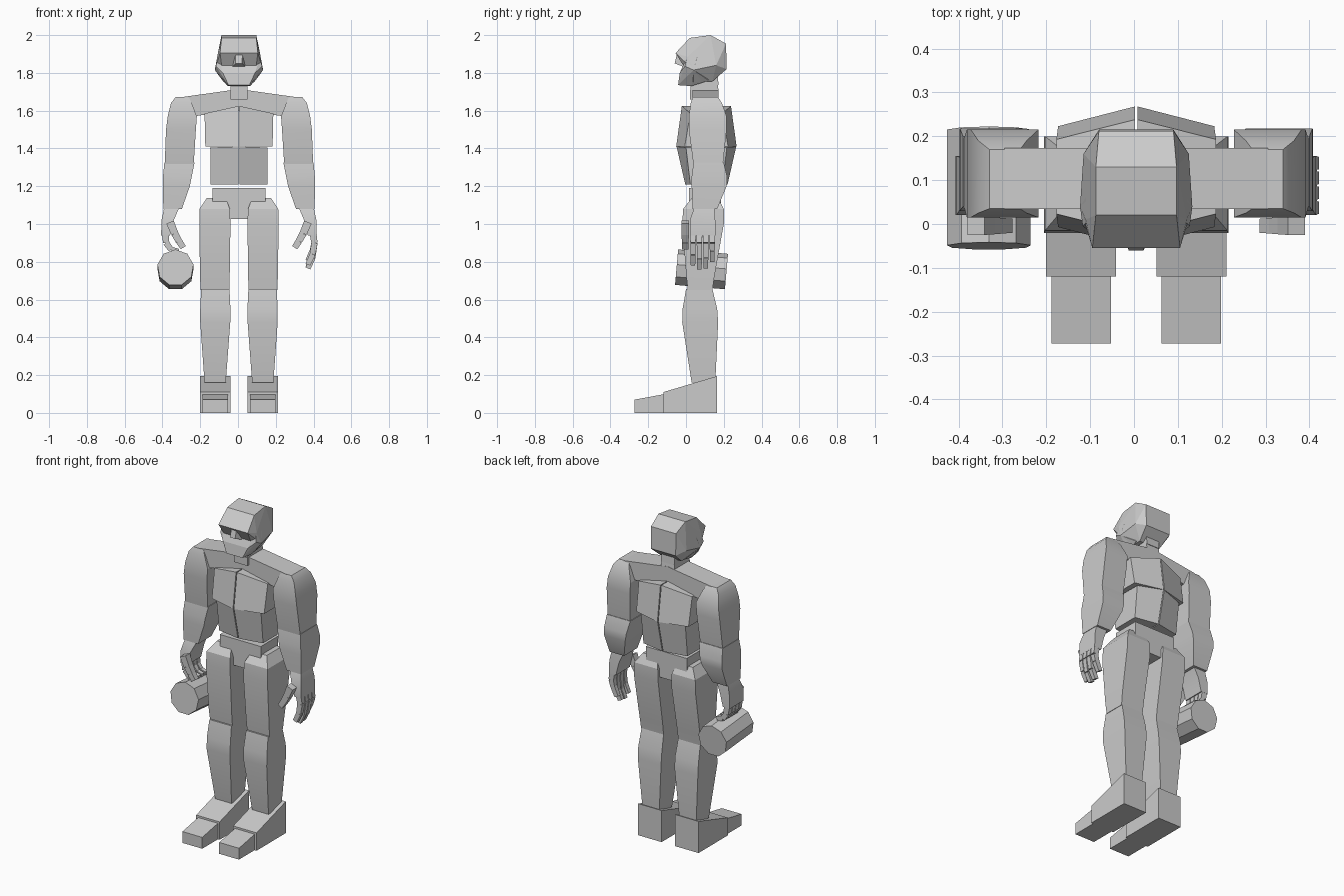
import bpy, bmesh, math
from mathutils import Vector, Matrix

if "Cube" in bpy.data.objects:
    bpy.data.objects.remove(bpy.data.objects["Cube"], do_unlink=True)

grey = bpy.data.materials.new("plain grey")
grey.use_nodes = True
COLOUR = (0.6, 0.6, 0.6, 1)
grey.diffuse_color = COLOUR
grey.node_tree.nodes["Principled BSDF"].inputs["Base Color"].default_value = COLOUR
MID = 0.005  # body mirror plane


def finish(name, bm, smooth=True):
    bmesh.ops.recalc_face_normals(bm, faces=bm.faces)
    mesh = bpy.data.meshes.new(name)
    bm.to_mesh(mesh)
    bm.free()
    ob = bpy.data.objects.new(name, mesh)
    bpy.context.collection.objects.link(ob)
    mesh.materials.append(grey)
    if smooth:
        bpy.ops.object.select_all(action='DESELECT')
        ob.select_set(True)
        bpy.context.view_layer.objects.active = ob
        bpy.ops.object.shade_smooth_by_angle(angle=math.radians(25))
    return ob


def skin(name, loops, smooth=True):
    """Closed surface through a stack of equal-length point loops."""
    bm = bmesh.new()
    rows = [[bm.verts.new(p) for p in loop] for loop in loops]
    n = len(rows[0])
    for a, b in zip(rows, rows[1:]):
        for i in range(n):
            j = (i + 1) % n
            bm.faces.new((a[i], a[j], b[j], b[i]))
    bm.faces.new(rows[0])
    bm.faces.new(rows[-1])
    return finish(name, bm, smooth)


def limb(name, s, rings):
    """Rectangular rings (z, x_in, x_out, y_front, y_back) on side s."""
    return skin(name, [[(MID + s * x, y, z) for x, y in
                        ((a, c), (b, c), (b, d), (a, d))]
                       for z, a, b, c, d in rings])


def hull(name, half):
    """Convex block from points mirrored across the body."""
    bm = bmesh.new()
    for x, y, z in half:
        for s in (-1, 1):
            bm.verts.new((MID + s * x, y, z))
    out = bmesh.ops.convex_hull(bm, input=bm.verts)
    junk = [v for v in out["geom_interior"] if isinstance(v, bmesh.types.BMVert)]
    bmesh.ops.delete(bm, geom=junk, context='VERTS')
    bmesh.ops.dissolve_limit(bm, angle_limit=0.05, verts=bm.verts, edges=bm.edges)
    return finish(name, bm, False)


def digit(name, s, path, y, width, thick):
    """Jointed finger: one tapered block for each step of an (x, z) path."""
    for k, (p, q) in enumerate(zip(path, path[1:])):
        a = Vector((MID + s * p[0], y, p[1]))
        b = Vector((MID + s * q[0], y, q[1]))
        d = (b - a).normalized()
        side = d.cross(Vector((0, 1, 0))) * thick / 2
        wide = Vector((0, width / 2, 0))
        loops = []
        for c, f in ((a, 1 - 0.08 * k), (b, 0.92 - 0.08 * k)):
            loops.append([c + (side * u + wide * v) * f for u, v in
                          ((-1, -1), (1, -1), (1, 1), (-1, 1))])
        skin(f"{name}_{k + 1}", loops, False)


for s, tag in ((1, "left"), (-1, "right")):
    # legs
    limb(tag + "_thigh", s, [
        (0.65, 0.05, 0.203, 0.01, 0.14), (0.72, 0.049, 0.206, 0.002, 0.15),
        (1.0, 0.045, 0.21, -0.02, 0.2), (1.08, 0.048, 0.208, -0.015, 0.2),
        (1.137, 0.07, 0.17, 0.03, 0.17)])
    limb(tag + "_shin", s, [
        (0.16, 0.07, 0.182, 0.03, 0.155), (0.48, 0.046, 0.205, -0.02, 0.17),
        (0.55, 0.045, 0.205, -0.018, 0.165), (0.655, 0.05, 0.2, 0.0, 0.14)])

    # feet, profiles swept across the width
    for part, x0, x1, prof in (
            ("foot", 0.046, 0.206, ((-0.12, 0), (-0.12, 0.11), (0.165, 0.195), (0.165, 0))),
            ("toe", 0.058, 0.193, ((-0.273, 0), (-0.273, 0.07), (-0.11, 0.1), (-0.11, 0)))):
        skin(f"{tag}_{part}", [[(MID + s * x, y, z) for y, z in prof] for x in (x0, x1)], False)

    # torso halves with a ridge along the centre line, front and back
    def half_block(name, rows):
        skin(name, [[(MID + s * 0.003, 0.108 - deep, zc), (MID + s * w, 0.108 - edge, zo),
                     (MID + s * w, 0.108 + edge, zo), (MID + s * 0.003, 0.108 + deep, zc)]
                    for zc, zo, w, deep, edge in rows], False)

    half_block(tag + "_chest", [(1.41, 1.41, 0.178, 0.16, 0.115),
                                (1.625, 1.585, 0.182, 0.13, 0.085)])
    half_block(tag + "_belly", [(1.21, 1.21, 0.15, 0.112, 0.085),
                                (1.41, 1.405, 0.152, 0.158, 0.108)])

    # shoulder bar
    skin(tag + "_shoulder", [
        [(MID + s * x, y, z) for y, z in ((0.034, lo), (0.173, lo), (0.173, hi), (0.034, hi))]
        for x, lo, hi in ((0, 1.6, 1.715), (0.045, 1.6, 1.708), (0.3, 1.56, 1.672))], False)

    # arms
    limb(tag + "_upper_arm", s, [
        (1.31, 0.24, 0.393, 0.04, 0.195), (1.5, 0.228, 0.386, 0.015, 0.215),
        (1.57, 0.223, 0.377, 0.015, 0.215), (1.64, 0.25, 0.36, 0.025, 0.19),
        (1.672, 0.265, 0.335, 0.035, 0.17)])
    limb(tag + "_forearm", s, [
        (1.08, 0.302, 0.4, 0.035, 0.165), (1.2, 0.26, 0.403, 0.03, 0.215),
        (1.25, 0.25, 0.402, 0.03, 0.218), (1.325, 0.235, 0.395, 0.04, 0.2)])
    limb(tag + "_palm", s, [
        (0.94, 0.365, 0.412, 0.02, 0.155), (1.02, 0.345, 0.41, 0.02, 0.155),
        (1.09, 0.315, 0.395, 0.045, 0.15)])

    # fingers: hanging on the left, curled over the grip on the right
    for i in range(4):
        y = 0.037 + 0.034 * i
        tip = (0, 0.02, 0.015, -0.02)[i]
        if s > 0:
            path = ((0.392, 0.95), (0.4, 0.9), (0.39, 0.84 - tip), (0.365, 0.785 - tip))
        else:
            path = ((0.39, 0.95), (0.385, 0.9), (0.36, 0.865), (0.32, 0.855))
        digit(f"{tag}_finger_{i + 1}", s, path, y, 0.031, 0.036)
    digit(tag + "_thumb", s, ((0.365, 1.01), (0.34, 0.95), (0.318, 0.91), (0.295, 0.875)),
          -0.004, 0.042, 0.042)

# hips
limb("pelvis", 1, [(1.026, -0.14, 0.14, 0.015, 0.185), (1.19, -0.14, 0.14, 0.015, 0.185)])

# neck, stacked blocks
for k, (z0, z1, f) in enumerate(((1.66, 1.71, 0.02), (1.705, 1.74, 0.023), (1.735, 1.8, 0.027))):
    limb(f"neck_{k + 1}", 1, [(z0, -0.045, 0.045, f, 0.172), (z1, -0.045, 0.045, f, 0.168)])

# head: skull with an overhanging brow, set on a jaw
hull("skull", [
    (0.092, 0.02, 1.985), (0.092, 0.13, 2.0), (0.085, 0.212, 1.955),
    (0.1, -0.055, 1.905), (0.115, 0.01, 1.885), (0.128, 0.04, 1.815),
    (0.12, 0.16, 1.84), (0.085, 0.215, 1.82), (0.07, 0.14, 1.755), (0.08, 0.04, 1.75)])
hull("jaw", [
    (0.112, 0.005, 1.885), (0.115, 0.06, 1.885), (0.122, -0.005, 1.835), (0.128, 0.04, 1.815),
    (0.085, -0.033, 1.8), (0.055, -0.042, 1.735), (0.06, 0.03, 1.73), (0.08, 0.12, 1.76)])
hull("nose", [
    (0.018, -0.045, 1.91), (0.018, 0.02, 1.91), (0.017, -0.06, 1.85),
    (0.033, -0.02, 1.835), (0.033, 0.02, 1.835)])

# faceted drum held in the right hand
bm = bmesh.new()
bmesh.ops.create_cone(bm, cap_ends=True, segments=9, radius1=0.097, radius2=0.097, depth=0.265,
                      matrix=Matrix.Translation((-0.331, 0.082, 0.757))
                      @ Matrix.Rotation(math.radians(85), 4, 'X'))
finish("held_drum", bm, False)
